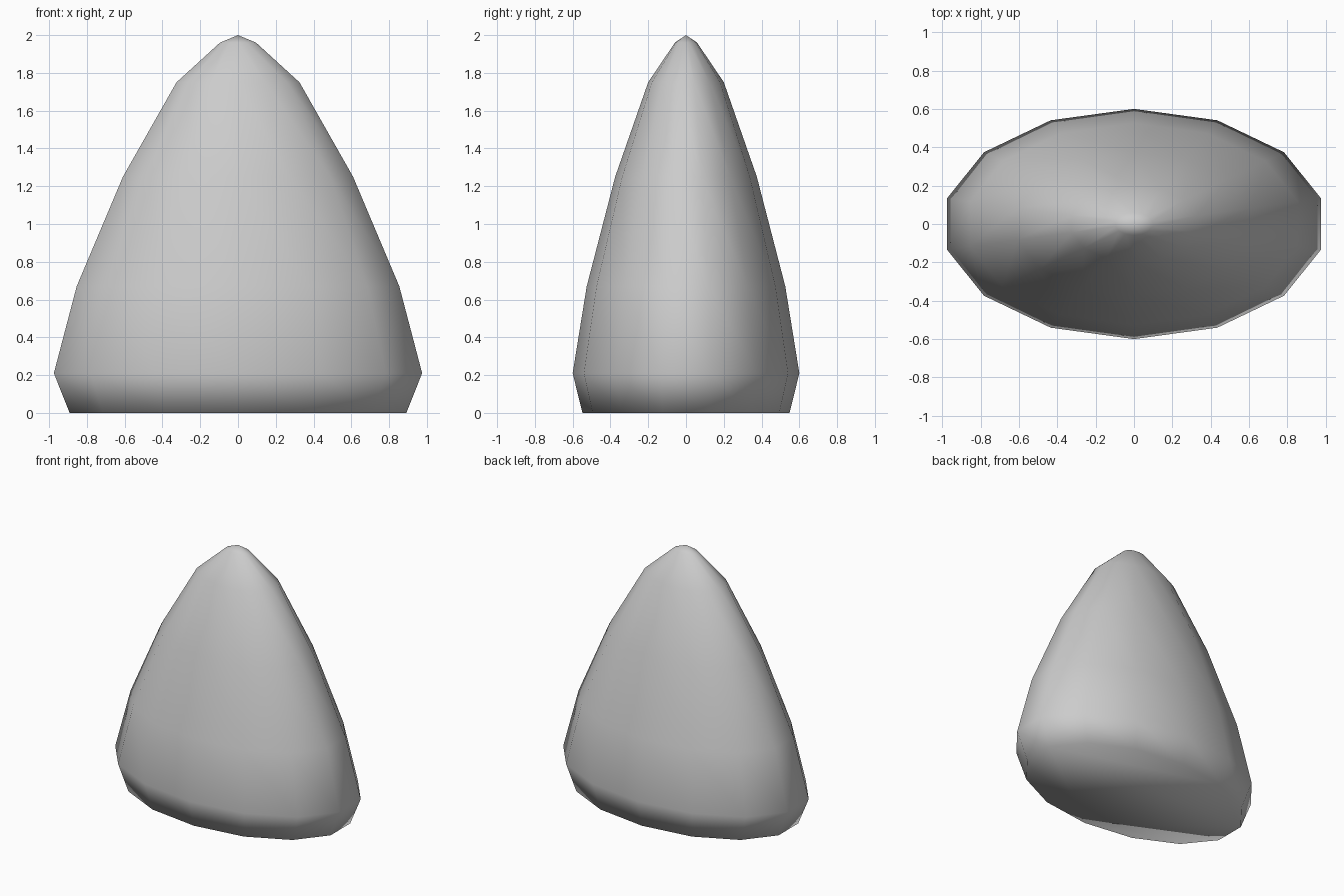
import bpy
import bmesh
from math import sin, cos, tau

cube = bpy.data.objects.get("Cube")
if cube:
    bpy.data.objects.remove(cube, do_unlink=True)

SIDES = 14
DEPTH = 0.6  # the oval section is flattened front to back

# Height and relative radius of each ring, from the base up
PROFILE = [(0.0, 0.914), (0.21, 1.0), (0.67, 0.876),
           (1.25, 0.625), (1.75, 0.334), (1.96, 0.098)]

# Plain grey
grey = bpy.data.materials.new("plain grey")
grey.use_nodes = True
colour = (0.6, 0.6, 0.6, 1.0)
grey.diffuse_color = colour
grey.node_tree.nodes["Principled BSDF"].inputs["Base Color"].default_value = colour

# Pointed oval body: stacked rings, closed by an apex and a flat base
bm = bmesh.new()
angles = [tau * i / SIDES for i in range(SIDES)]
rings = [[bm.verts.new((r * sin(a), DEPTH * r * cos(a), z)) for a in angles]
         for z, r in PROFILE]
apex = bm.verts.new((0, 0, 2))
for i in range(SIDES):
    j = (i + 1) % SIDES
    for low, high in zip(rings, rings[1:]):
        bm.faces.new((low[i], low[j], high[j], high[i]))
    bm.faces.new((rings[-1][i], rings[-1][j], apex))
bm.faces.new(rings[0])
bmesh.ops.recalc_face_normals(bm, faces=bm.faces)
for face in bm.faces:
    face.smooth = True

mesh = bpy.data.meshes.new("pointed_body")
bm.to_mesh(mesh)
bm.free()
mesh.materials.append(grey)
body = bpy.data.objects.new("pointed_body", mesh)
bpy.context.collection.objects.link(body)
